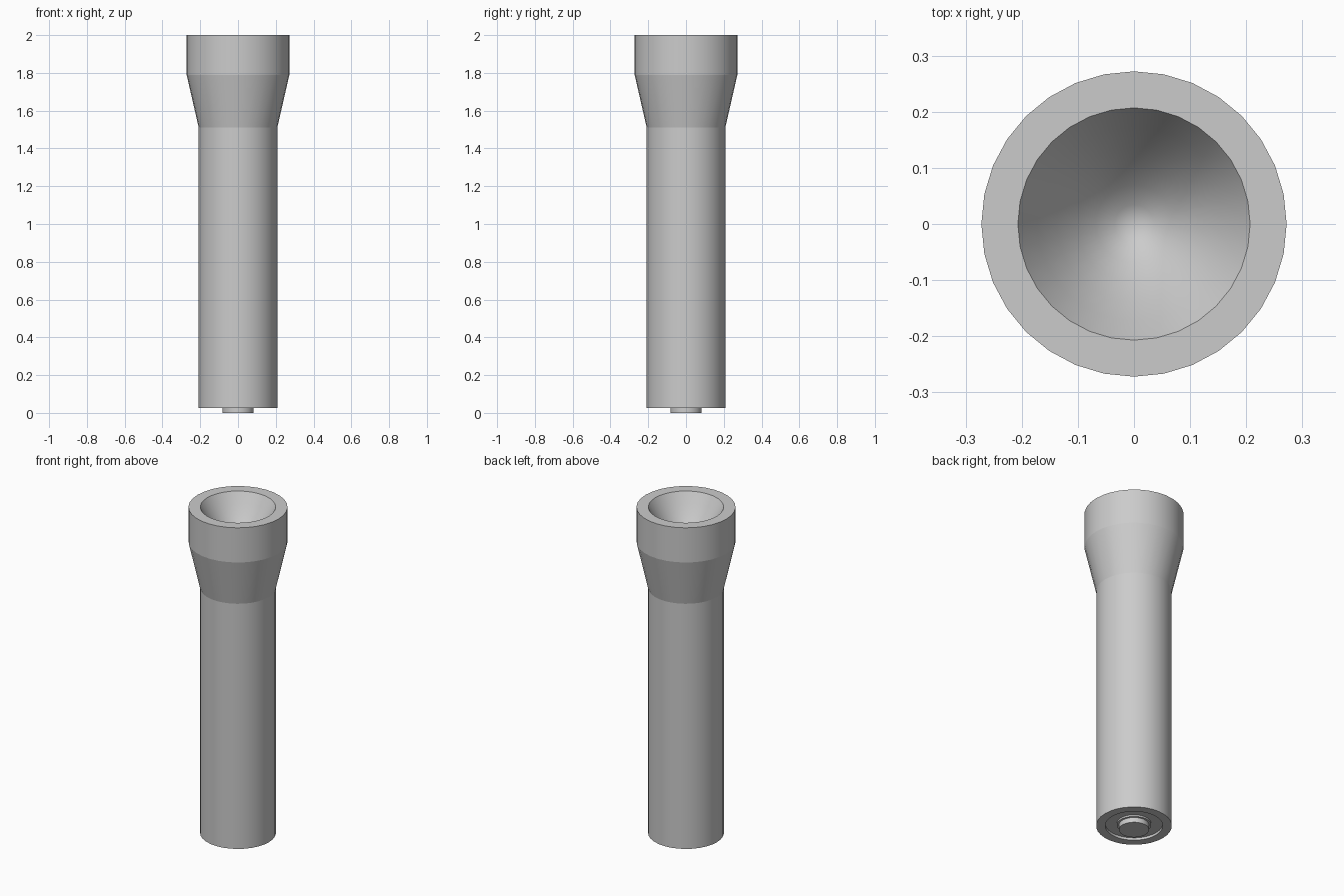
import bpy, bmesh, math

if "Cube" in bpy.data.objects:
    bpy.data.objects.remove(bpy.data.objects["Cube"])

SIDES = 32


def lathe(name, profile, smooth_deg):
    """Spin (radius, z) points round the z axis; radius 0 makes a pole."""
    bm = bmesh.new()
    rings = []
    for r, z in profile:
        if r == 0:
            rings.append([bm.verts.new((0, 0, z))] * SIDES)
        else:
            rings.append([bm.verts.new((r * math.cos(i * math.tau / SIDES),
                                        r * math.sin(i * math.tau / SIDES), z))
                          for i in range(SIDES)])
    for a, b in zip(rings, rings[1:]):
        for i in range(SIDES):
            j = (i + 1) % SIDES
            corners = list(dict.fromkeys((a[i], a[j], b[j], b[i])))
            bm.faces.new(corners)
    mesh = bpy.data.meshes.new(name)
    bm.to_mesh(mesh)
    bm.free()
    ob = bpy.data.objects.new(name, mesh)
    bpy.context.collection.objects.link(ob)
    bpy.ops.object.select_all(action='DESELECT')
    ob.select_set(True)
    bpy.context.view_layer.objects.active = ob
    bpy.ops.object.shade_smooth_by_angle(angle=math.radians(smooth_deg))
    return ob


# Handle tube with a shallow recess in its tail end
lathe("handle", [(0.095, 0.04), (0.158, 0.04), (0.158, 0.025),
                 (0.208, 0.025), (0.208, 1.51)][0:], 12)

# Flared head and its flat front rim
lathe("head", [(0.208, 1.51), (0.272, 1.79), (0.272, 2.0), (0.207, 2.0)], 12)

# Reflector bowl, narrowing to a point
DEPTH, STEPS = 0.23, 6
bowl = []
for k in range(STEPS + 1):
    t = 1 - k / STEPS
    bowl.append((0.207 * t, 2.0 - DEPTH * (1 - t ** 1.6)))
lathe("reflector", bowl, 60)

# Push button in a low collar on the tail
lathe("tail_button", [(0, 0), (0.083, 0), (0.083, 0.03),
                      (0.095, 0.03), (0.095, 0.04)], 12)
